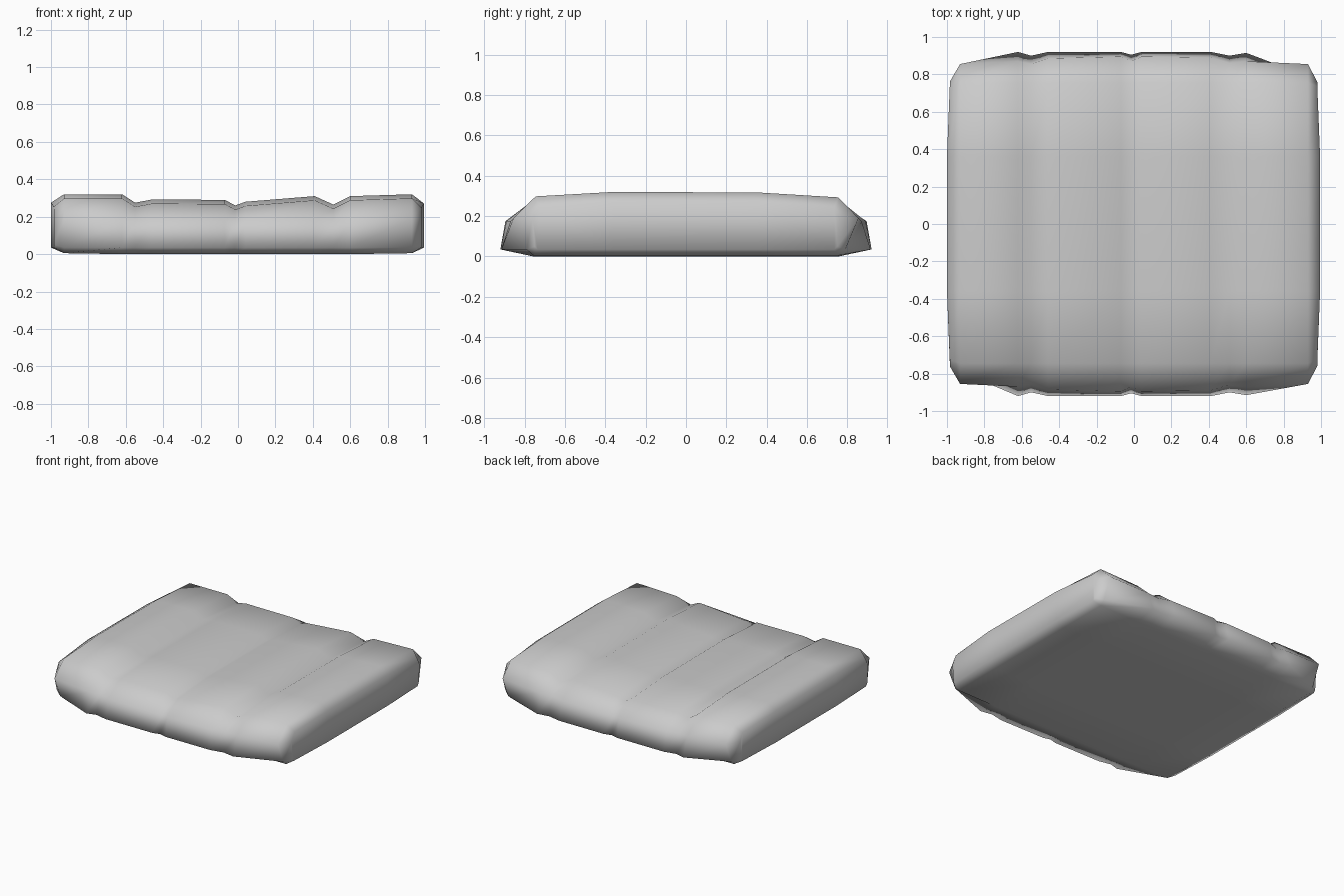
import bpy, bmesh

if "Cube" in bpy.data.objects:
    bpy.data.objects.remove(bpy.data.objects["Cube"])

# Lengthwise stations: x, top height, upper front/back reach, lower lip reach, bottom z
stations = [
    (-0.985, 0.275, 0.76, 0.75, 0.035),
    (-0.93, 0.32, 0.855, 0.79, 0.005),
    (-0.62, 0.32, 0.870, 0.92, 0.0),
    (-0.55, 0.275, 0.855, 0.90, 0.0),
    (-0.46, 0.292, 0.885, 0.92, 0.0),
    (-0.07, 0.29, 0.895, 0.92, 0.0),
    (-0.015, 0.26, 0.870, 0.905, 0.0),
    (0.04, 0.28, 0.895, 0.92, 0.0),
    (0.41, 0.31, 0.890, 0.92, 0.0),
    (0.51, 0.265, 0.860, 0.90, 0.0),
    (0.60, 0.31, 0.870, 0.915, 0.0),
    (0.93, 0.32, 0.855, 0.79, 0.005),
    (0.98, 0.27, 0.76, 0.75, 0.035),
]


def section(x, top, reach, lip, base):
    """Closed cross-section: front, top, back, underside."""
    end = abs(x) > 0.95
    bulge = (0.015 if x > 0 else -0.015) if end else 0
    edge = 0.735 if end else 0.755
    low = 0.05 if end else 0.035
    mid = 0.19 if abs(x) > 0.9 else 0.175
    return [
        (x, -lip, low), (x, -reach, mid), (x, -edge + 0.01, top - 0.022),
        (x + bulge, -0.36, top), (x + bulge, 0.36, top - 0.003),
        (x, edge, top - 0.027), (x, reach, mid), (x, lip, low),
        (x, edge, base), (x + bulge, 0.36, base),
        (x + bulge, -0.36, base), (x, -edge, base),
    ]


# Soft slab lofted through the sections
bm = bmesh.new()
rings = [[bm.verts.new(p) for p in section(*s)] for s in stations]
n = len(rings[0])
for a, b in zip(rings, rings[1:]):
    for i in range(n):
        j = (i + 1) % n
        bm.faces.new((a[i], a[j], b[j], b[i]))

# Slightly bulging end faces
for r in (rings[0], rings[-1]):
    for ids in ((2, 3, 10, 11), (3, 4, 9, 10), (4, 5, 8, 9),
                (11, 0, 1, 2), (5, 6, 7, 8)):
        bm.faces.new([r[i] for i in ids])

bmesh.ops.recalc_face_normals(bm, faces=bm.faces[:])
mesh = bpy.data.meshes.new("grooved_slab")
bm.to_mesh(mesh)
bm.free()
slab = bpy.data.objects.new("grooved_slab", mesh)
bpy.context.collection.objects.link(slab)

# Smooth shading across the rounded rims
for p in mesh.polygons:
    p.use_smooth = True
